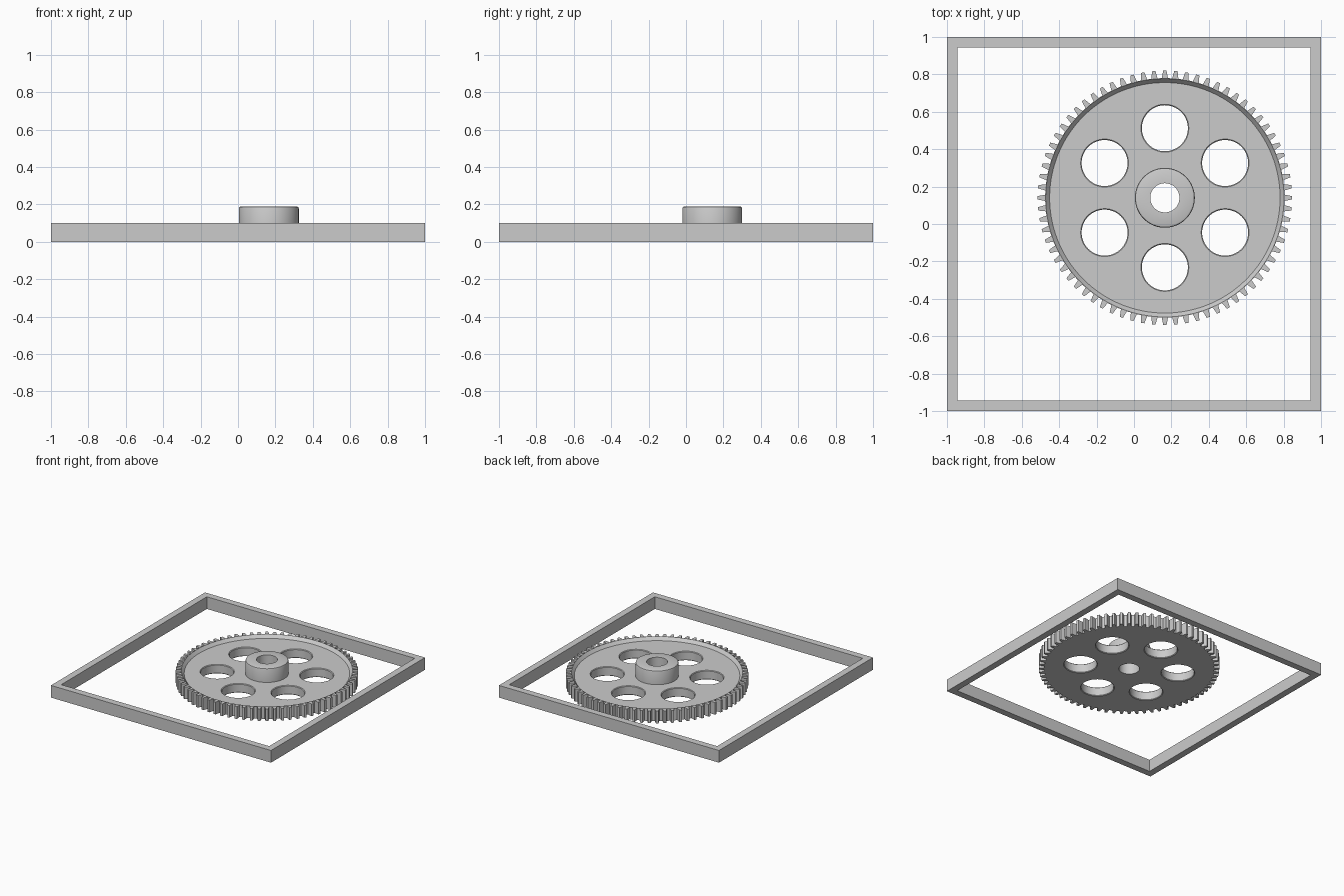
import bpy, bmesh, math

if "Cube" in bpy.data.objects:
    bpy.data.objects.remove(bpy.data.objects["Cube"])

GEAR = (0.165, 0.14)          # gear centre
TEETH, R_TIP, R_ROOT = 72, 0.68, 0.64
grey = bpy.data.materials.new("grey")
grey.diffuse_color = (0.6, 0.6, 0.6, 1)
grey.use_nodes = True
grey.node_tree.nodes["Principled BSDF"].inputs["Base Color"].default_value = grey.diffuse_color


def circle(r, n):
    return [(r * math.cos(2 * math.pi * i / n), r * math.sin(2 * math.pi * i / n))
            for i in range(n)]


def toothed():
    # Four points per tooth: root, tip, tip, root
    pts = []
    for t in range(TEETH):
        for frac, r in ((-0.30, R_ROOT), (-0.15, R_TIP), (0.15, R_TIP), (0.30, R_ROOT)):
            a = 2 * math.pi * (t + frac) / TEETH
            pts.append((r * math.cos(a), r * math.sin(a)))
    return pts


def loft(name, rings, closed, centre=(0, 0)):
    """Skin a stack of equal-length outlines given as (outline, z)."""
    bm = bmesh.new()
    loops = [[bm.verts.new((x + centre[0], y + centre[1], z)) for x, y in pts]
             for pts, z in rings]
    n = len(loops[0])
    for k in range(len(loops) if closed else len(loops) - 1):
        a, b = loops[k], loops[(k + 1) % len(loops)]
        for i in range(n):
            j = (i + 1) % n
            bm.faces.new((a[i], a[j], b[j], b[i]))
    if not closed:
        bm.faces.new(loops[0])
        bm.faces.new(loops[-1])
    bmesh.ops.recalc_face_normals(bm, faces=bm.faces)
    mesh = bpy.data.meshes.new(name)
    bm.to_mesh(mesh)
    bm.free()
    mesh.materials.append(grey)
    ob = bpy.data.objects.new(name, mesh)
    bpy.context.collection.objects.link(ob)
    return ob


# Square frame around the gear
def square(s):
    return [(-s, -s), (s, -s), (s, s), (-s, s)]


loft("frame", [(square(1), 0), (square(1), 0.1), (square(0.945), 0.1), (square(0.945), 0)], True)

# Gear: teeth, sloped recess, web, raised hub with rounded edge, bore
N = TEETH * 4
WEB = 0.075
profile = [(0.637, 0.1), (0.616, WEB), (0.16, WEB), (0.16, 0.178), (0.157, 0.186),
           (0.148, 0.19), (0.078, 0.19), (0.078, 0)]
offset = 0.30 * 2 * math.pi / TEETH


def ring(r):
    # Round outline whose points line up with the tooth outline
    return [(r * x / math.hypot(x, y), r * y / math.hypot(x, y)) for x, y in toothed()]


gear = loft("gear", [(toothed(), 0), (toothed(), 0.1)] + [(ring(r), z) for r, z in profile],
            True, GEAR)

# Six lightening holes with lightly chamfered rims
cut_profile = [(0.133, -0.005), (0.123, 0.005), (0.123, WEB - 0.005), (0.133, WEB + 0.005)]
for k in range(6):
    a = math.radians(30 + 60 * k)
    pos = (GEAR[0] + 0.372 * math.cos(a), GEAR[1] + 0.372 * math.sin(a))
    cutter = loft("hole_cutter", [(circle(r, 64), z) for r, z in cut_profile], False, pos)
    cutter.hide_render = True
    mod = gear.modifiers.new("hole", 'BOOLEAN')
    mod.operation, mod.solver, mod.object = 'DIFFERENCE', 'EXACT', cutter
    bpy.context.view_layer.objects.active = gear
    bpy.ops.object.modifier_apply(modifier=mod.name)
    bpy.data.objects.remove(cutter)

bpy.ops.object.select_all(action='DESELECT')
gear.select_set(True)
bpy.context.view_layer.objects.active = gear
bpy.ops.object.shade_smooth_by_angle(angle=math.radians(30))
